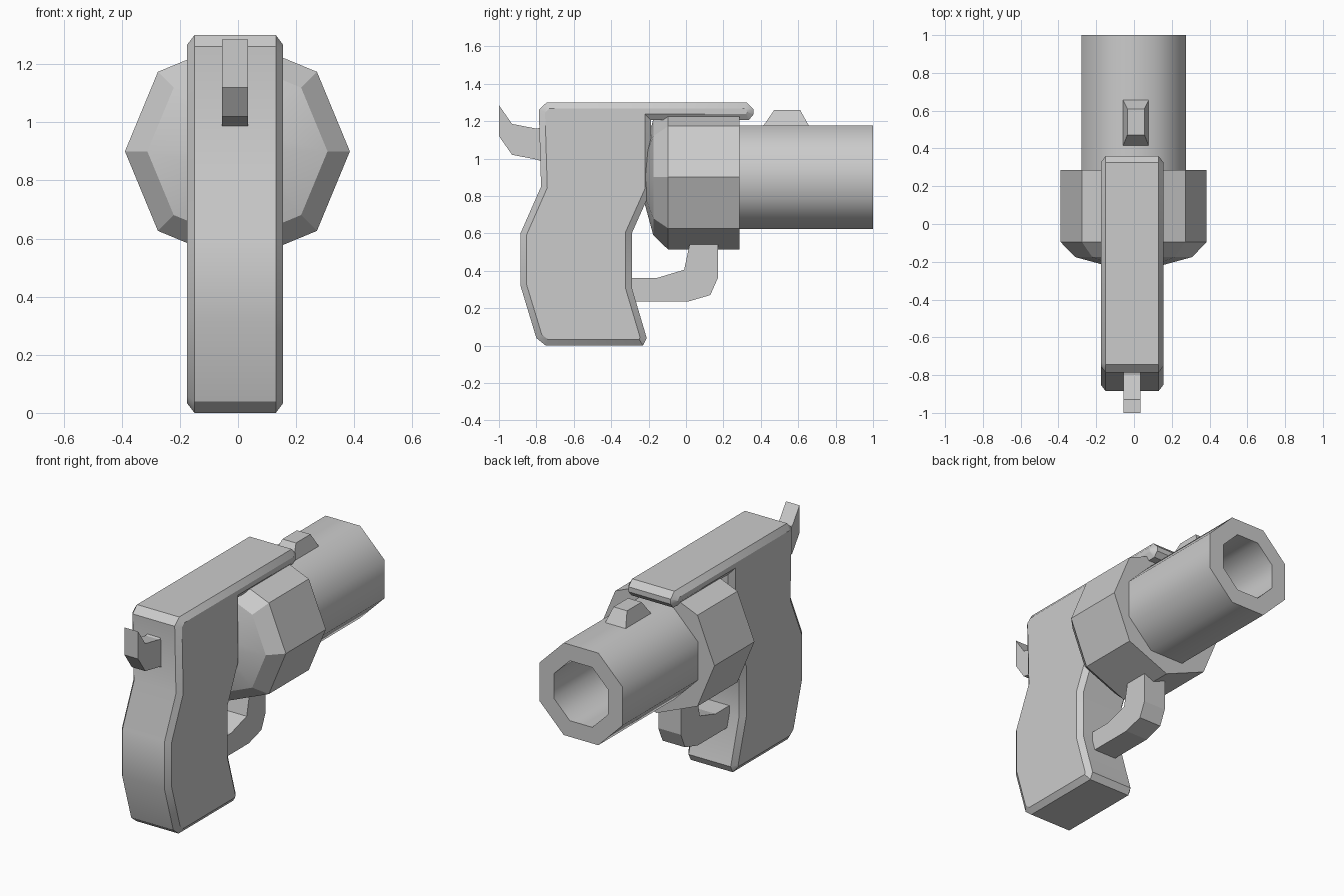
import bpy, bmesh, math

if "Cube" in bpy.data.objects:
    bpy.data.objects.remove(bpy.data.objects["Cube"])

def finish(name, bm, angle=None):
    bmesh.ops.recalc_face_normals(bm, faces=bm.faces)
    mesh = bpy.data.meshes.new(name)
    bm.to_mesh(mesh)
    bm.free()
    obj = bpy.data.objects.new(name, mesh)
    bpy.context.collection.objects.link(obj)
    if angle:
        bpy.ops.object.select_all(action='DESELECT')
        obj.select_set(True)
        bpy.context.view_layer.objects.active = obj
        bpy.ops.object.shade_smooth_by_angle(angle=math.radians(angle))
    return obj

def plate(name, outline, x0, x1, inset=0, depth=0, angle=None):
    """Extrude a (y, z) outline along x, optionally with chamfered sides."""
    bm = bmesh.new()
    rings = [[bm.verts.new((x, y, z)) for y, z in outline]
             for x in (x0 + depth, x1 - depth)]
    caps = [bm.faces.new(r) for r in rings]
    n = len(outline)
    for i in range(n):
        j = (i + 1) % n
        bm.faces.new((rings[0][i], rings[0][j], rings[1][j], rings[1][i]))
    bmesh.ops.recalc_face_normals(bm, faces=bm.faces)
    if inset:
        bmesh.ops.inset_region(bm, faces=caps, thickness=inset, depth=depth,
                               use_even_offset=True, use_boundary=True)
    return finish(name, bm, angle)

def turned(name, profile, phase, angle):
    """Eight-sided solid around the bore axis from (y, radius) points."""
    bm = bmesh.new()
    rings = []
    for y, r in profile:
        rings.append([bm.verts.new((r * math.cos(a) - 0.002, y, 0.90 + r * math.sin(a)))
                      for a in (phase + k * math.pi / 4 for k in range(8))])
    for a, b in zip(rings, rings[1:]):
        for i in range(8):
            j = (i + 1) % 8
            bm.faces.new((a[i], a[j], b[j], b[i]))
    bm.faces.new(rings[0])
    bm.faces.new(rings[-1])
    return finish(name, bm, angle)

# Grip, frame and top strap in one chamfered plate
plate("frame", [
    (-0.75, 0), (-0.23, 0), (-0.21, 0.04), (-0.29, 0.31), (-0.29, 0.60),
    (-0.187, 0.83), (-0.187, 1.205), (0.335, 1.205), (0.36, 1.235),
    (0.36, 1.265), (0.325, 1.30), (-0.745, 1.30), (-0.787, 1.26),
    (-0.775, 0.85), (-0.885, 0.60), (-0.885, 0.32), (-0.80, 0.04)],
    -0.175, 0.155, inset=0.033, depth=0.025, angle=30)

# Drum with tapered rear
turned("drum", [(0.285, 0.387), (-0.095, 0.387), (-0.175, 0.31), (-0.235, 0.09)], 0, 30)

# Barrel with hollow bore
k = 1 / math.cos(math.pi / 8)
turned("barrel", [(0.25, 0.277 * k), (1.0, 0.277 * k), (1.0, 0.18 * k), (0.29, 0.18 * k)],
       math.pi / 8, 50)

# Guard loop below the drum
plate("guard", [
    (0.02, 0.545), (0.17, 0.545), (0.17, 0.36), (0.13, 0.27), (0.01, 0.235),
    (-0.32, 0.235), (-0.32, 0.36), (-0.16, 0.36), (-0.01, 0.405)], -0.085, 0.065)

# Hammer at the back
plate("hammer", [
    (-1.0, 1.285), (-1.0, 1.12), (-0.93, 1.02), (-0.80, 0.995), (-0.76, 0.98),
    (-0.76, 1.17), (-0.80, 1.16), (-0.93, 1.185)], -0.055, 0.035)

# Front sight: tapered block
bm = bmesh.new()
bmesh.ops.create_cube(bm, size=1)
for v in bm.verts:
    top = v.co.z > 0
    v.co.x = 0.01 + math.copysign(0.045 if top else 0.07, v.co.x)
    v.co.y = (0.61 if top else 0.66) if v.co.y > 0 else (0.472 if top else 0.41)
    v.co.z = 1.26 if top else 1.17
finish("front_sight", bm)
